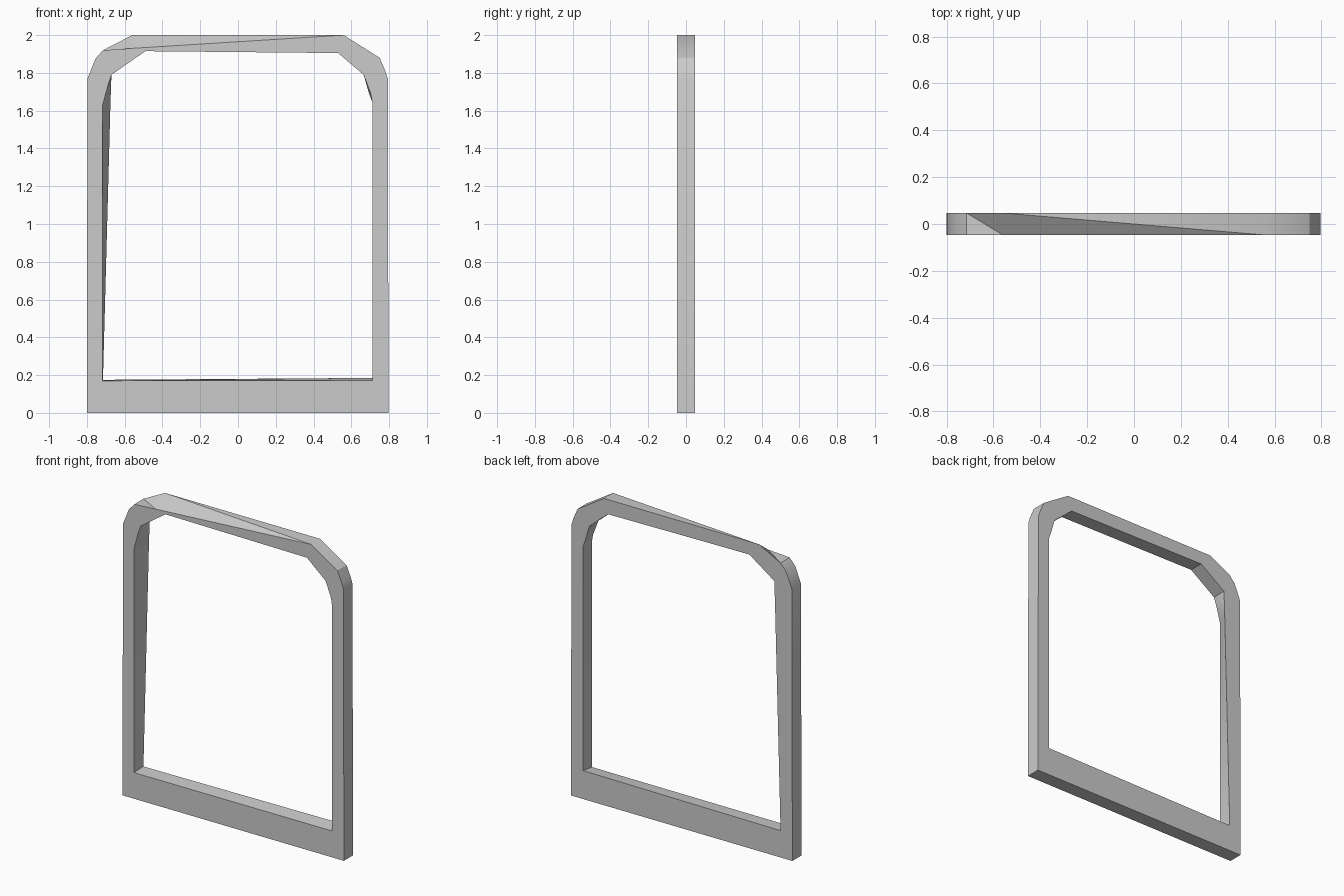
import bpy, bmesh

if "Cube" in bpy.data.objects:
    bpy.data.objects.remove(bpy.data.objects["Cube"])

T = 0.047  # half thickness

# Outlines in (x, z), running from bottom left over the arch to bottom right
outer_back = [(-.8, 0), (-.797, 1.77), (-.755, 1.875), (-.715, 1.92), (-.56, 2),
              (.56, 2), (.75, 1.88), (.78, 1.81), (.793, 1.77), (.797, 0)]
inner_front = [(-.717, .17), (-.717, 1.63), (-.69, 1.73), (-.67, 1.79), (-.49, 1.915),
               (.53, 1.905), (.665, 1.79), (.703, 1.69), (.711, 1.645), (.711, .172)]

# The two faces differ where their edges cut a corner
outer_front = list(outer_back)
outer_front[4] = (-.56, 1.93)
inner_back = list(inner_front)
inner_back[0] = (-.715, .175)
inner_back[1] = (-.6755, 1.63)
inner_back[2] = (-.672, 1.73)
inner_back[7] = (.694, 1.69)
inner_back[9] = (.711, .185)

bm = bmesh.new()


def loop(points, y):
    return [bm.verts.new((x, y, z)) for x, z in points]


def bridge(a, b):
    """Join two closed loops with triangles."""
    n = len(a)
    for i in range(n):
        j = (i + 1) % n
        bm.faces.new((a[i], a[j], b[i]))
        bm.faces.new((a[j], b[j], b[i]))


of, ob = loop(outer_front, -T), loop(outer_back, T)
nf, nb = loop(inner_front, -T), loop(inner_back, T)
bridge(of, ob)  # outer rim
bridge(nf, nb)  # opening
bridge(of, nf)  # front face
bridge(ob, nb)  # back face
bmesh.ops.recalc_face_normals(bm, faces=bm.faces)
bmesh.ops.dissolve_limit(bm, angle_limit=0.01, verts=bm.verts, edges=bm.edges)

mesh = bpy.data.meshes.new("arched_frame")
bm.to_mesh(mesh)
bm.free()
frame = bpy.data.objects.new("arched_frame", mesh)
bpy.context.collection.objects.link(frame)

# Soft shading around the corners, crisp face edges
bpy.context.view_layer.objects.active = frame
frame.select_set(True)
bpy.ops.object.shade_smooth_by_angle(angle=0.6)
